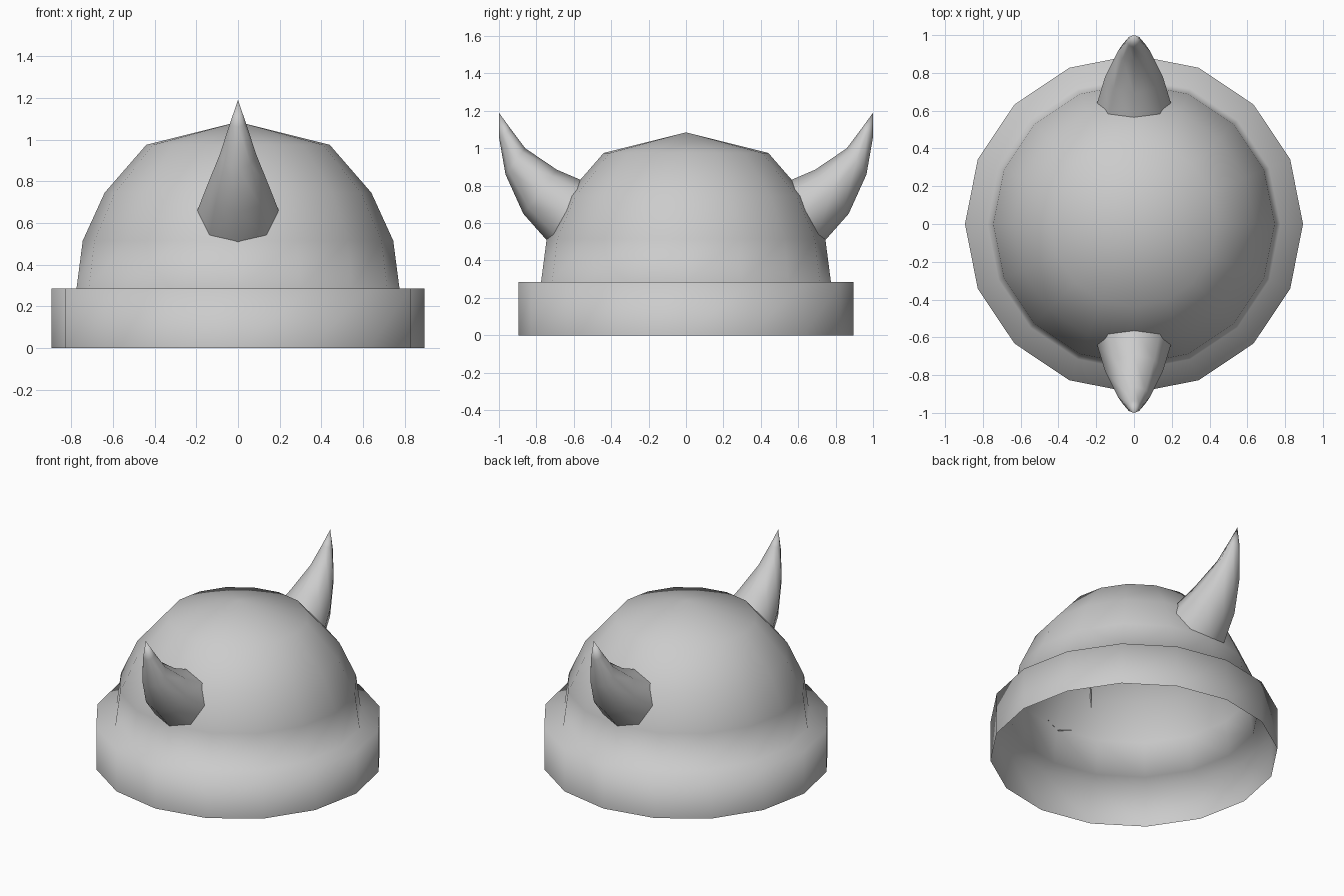
import bpy
import math
from mathutils import Vector

if "Cube" in bpy.data.objects:
    bpy.data.objects.remove(bpy.data.objects["Cube"])


def make_object(name, verts, faces):
    mesh = bpy.data.meshes.new(name)
    mesh.from_pydata(verts, [], faces)
    mesh.update()
    for p in mesh.polygons:
        p.use_smooth = True
    obj = bpy.data.objects.new(name, mesh)
    bpy.context.collection.objects.link(obj)
    return obj


def skin_to_tip(rings, tip):
    """Bridge equal-sized rings with quads and close the last one to a tip."""
    n = len(rings[0])
    verts = [v for ring in rings for v in ring] + [tip]
    faces = []
    for r in range(len(rings) - 1):
        for i in range(n):
            j = (i + 1) % n
            faces.append((r * n + i, r * n + j, (r + 1) * n + j, (r + 1) * n + i))
    last = (len(rings) - 1) * n
    for i in range(n):
        faces.append((last + i, last + (i + 1) % n, len(verts) - 1))
    return verts, faces


# Helmet shell: open-bottomed band, narrow ledge and faceted dome
profile = [(0.895, 0.0), (0.895, 0.285), (0.775, 0.285),
           (0.745, 0.515), (0.64, 0.745), (0.44, 0.975)]
sides = 16
rings = [[Vector((r * math.cos(2 * math.pi * i / sides),
                  r * math.sin(2 * math.pi * i / sides), z)) for i in range(sides)]
         for r, z in profile]
make_object("helmet_shell", *skin_to_tip(rings, Vector((0, 0, 1.085))))

# Horns: eight-sided rings given as lower (y, z), upper (y, z), half width
horn_rings = [((0.733, 0.495), (0.55, 0.825), 0.195),
              ((0.87, 0.65), (0.69, 0.885), 0.153),
              ((0.965, 0.86), (0.86, 1.0), 0.087),
              ((1.0, 1.06), (0.935, 1.10), 0.038)]


def horn(name, side):
    rings = []
    for low, high, width in horn_rings:
        low, high = Vector((0, *low)), Vector((0, *high))
        mid, half = (low + high) / 2, (low - high) / 2
        ring = []
        for i in range(8):
            a = side * math.pi * i / 4
            p = mid + half * math.cos(a) + Vector((width * math.sin(a), 0, 0))
            ring.append(Vector((p.x, p.y * side, p.z)))
        rings.append(ring)
    make_object(name, *skin_to_tip(rings, Vector((0, side * 1.0, 1.19))))


horn("front_horn", -1)
horn("back_horn", 1)
